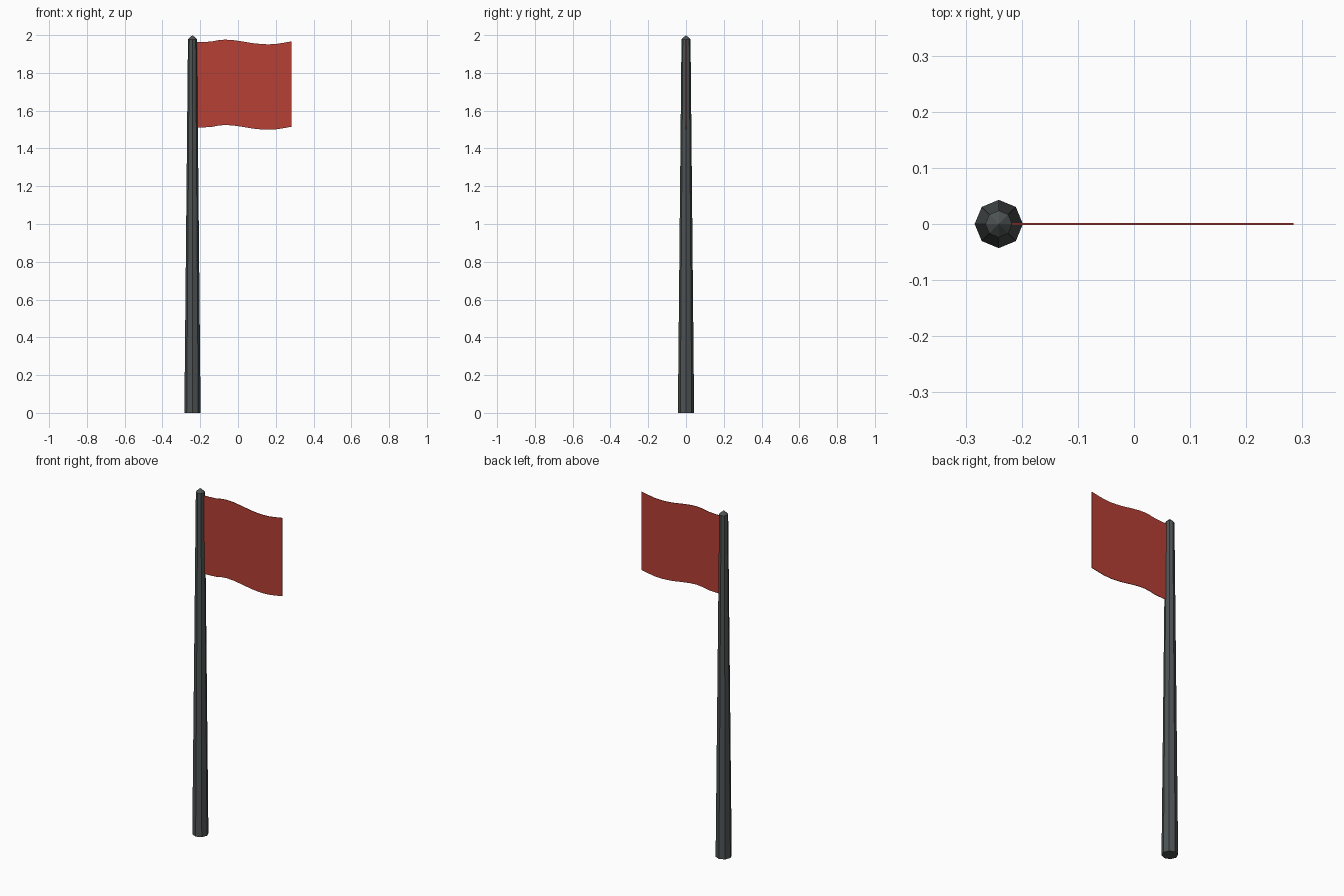
import bpy, bmesh
from mathutils import Matrix

if "Cube" in bpy.data.objects:
    bpy.data.objects.remove(bpy.data.objects["Cube"])

POLE_X = -0.241


def make_object(name, bm, color):
    bmesh.ops.recalc_face_normals(bm, faces=bm.faces)
    mesh = bpy.data.meshes.new(name)
    bm.to_mesh(mesh)
    bm.free()
    mat = bpy.data.materials.new(name + "_colour")
    mat.diffuse_color = (*color, 1)
    mat.use_nodes = True
    mat.node_tree.nodes["Principled BSDF"].inputs["Base Color"].default_value = mat.diffuse_color
    mesh.materials.append(mat)
    obj = bpy.data.objects.new(name, mesh)
    bpy.context.collection.objects.link(obj)
    return obj


# Tapered octagonal pole with a low pointed tip
bm = bmesh.new()
pole_top = 1.978
bmesh.ops.create_cone(bm, cap_ends=True, segments=8, radius1=0.043, radius2=0.024,
                      depth=pole_top, matrix=Matrix.Translation((POLE_X, 0, pole_top / 2)))
cap = max(bm.faces, key=lambda f: f.calc_center_median().z)
tip = bmesh.ops.poke(bm, faces=[cap])["verts"][0]
tip.co.z = 2.0
make_object("pole", bm, (0.075, 0.085, 0.085))

# Waving flag: top edge profile swept straight down, then thickened
edge = [(-0.23, 1.963), (-0.19, 1.963), (-0.14, 1.966), (-0.105, 1.973), (-0.07, 1.976),
        (-0.03, 1.974), (0.02, 1.967), (0.08, 1.957), (0.12, 1.953), (0.16, 1.951),
        (0.20, 1.953), (0.24, 1.959), (0.284, 1.967)]
bm = bmesh.new()
verts = [bm.verts.new((x, 0, z)) for x, z in edge]
edges = [bm.edges.new(pair) for pair in zip(verts, verts[1:])]
swept = bmesh.ops.extrude_edge_only(bm, edges=edges)["geom"]
bmesh.ops.translate(bm, vec=(0, 0, -0.452),
                    verts=[v for v in swept if isinstance(v, bmesh.types.BMVert)])
flag = make_object("flag", bm, (0.47, 0.05, 0.035))
thick = flag.modifiers.new("thickness", 'SOLIDIFY')
thick.thickness = 0.003
thick.offset = 0
